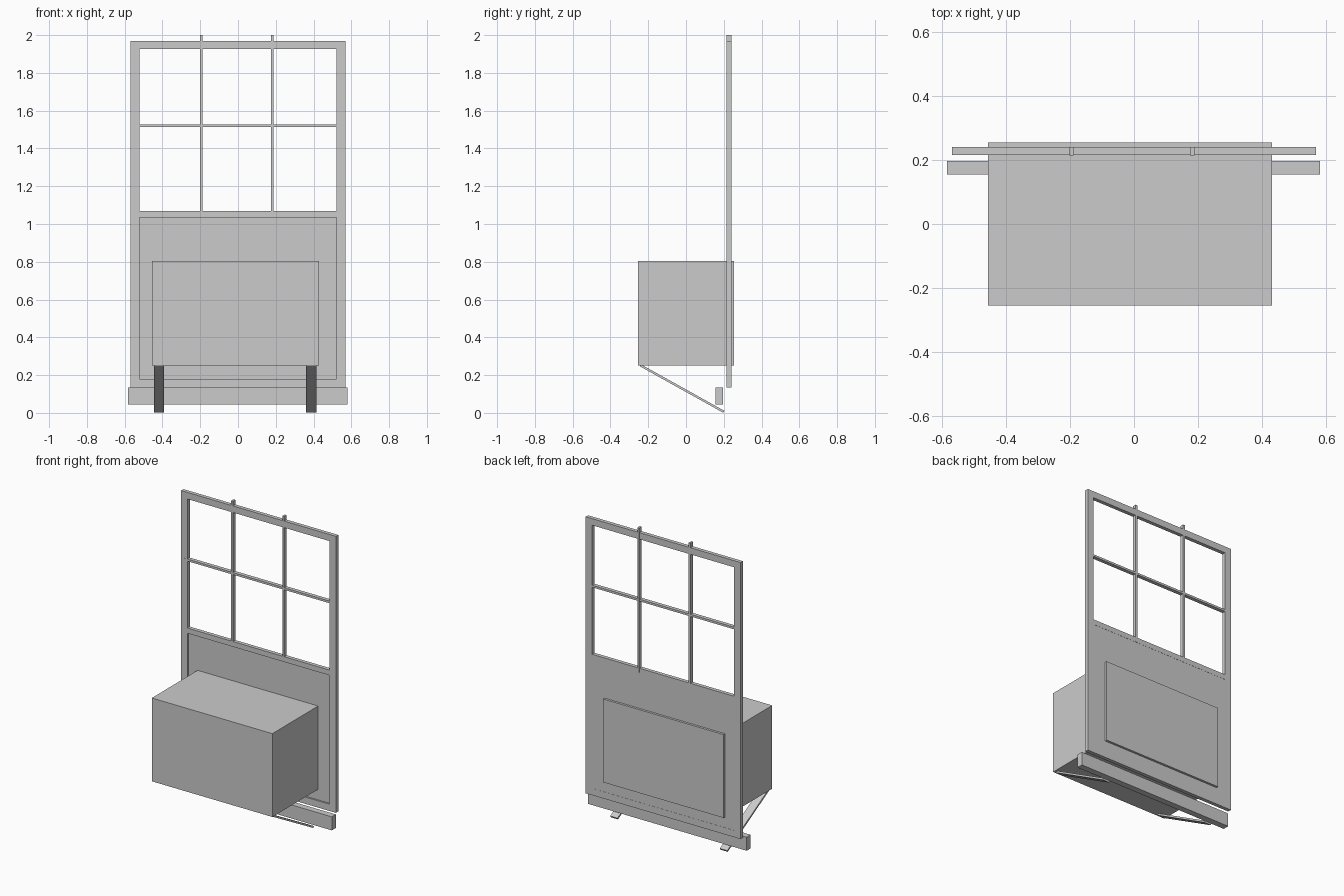
import bpy, math
from mathutils import Vector

if "Cube" in bpy.data.objects:
    bpy.data.objects.remove(bpy.data.objects["Cube"])


def mesh_object(name, verts, faces):
    mesh = bpy.data.meshes.new(name)
    mesh.from_pydata(verts, [], faces)
    obj = bpy.data.objects.new(name, mesh)
    bpy.context.collection.objects.link(obj)
    return obj


def box(name, x, y, z):
    verts = [(a, b, c) for a in x for b in y for c in z]
    faces = [(0, 1, 3, 2), (4, 6, 7, 5), (0, 4, 5, 1),
             (2, 3, 7, 6), (0, 2, 6, 4), (1, 5, 7, 3)]
    return mesh_object(name, verts, faces)


def grid_frame(name, xs, zs, holes, y):
    """One-piece frame: a grid of cells with some left open, given depth."""
    n = len(zs)
    verts = [(a, y[0], c) for a in xs for c in zs]
    faces = []
    for i in range(len(xs) - 1):
        for j in range(n - 1):
            if (i, j) not in holes:
                k = i * n + j
                faces.append((k, k + n, k + n + 1, k + 1))
    obj = mesh_object(name, verts, faces)
    mod = obj.modifiers.new("depth", 'SOLIDIFY')
    mod.thickness = y[1] - y[0]
    mod.offset = -1
    return obj


# Window frame with upper and lower openings
grid_frame("window_frame", [-0.568, -0.522, 0.522, 0.568],
           [0.135, 0.18, 1.035, 1.07, 1.926, 1.97],
           {(1, 1), (1, 3)}, (0.215, 0.24))

# Recessed lower panel
box("lower_panel", (-0.522, 0.522), (0.226, 0.239), (0.18, 1.035))

# Glazing bars, the uprights running past the top rail
for side, x in (("left", -0.195), ("right", 0.182)):
    box(f"glazing_bar_{side}", (x - 0.007, x + 0.007), (0.2142, 0.2408), (1.04, 2.0))
box("glazing_bar_cross", (-0.545, 0.53), (0.2145, 0.2395), (1.514, 1.528))

# Window sill
box("sill", (-0.583, 0.58), (0.155, 0.197), (0.045, 0.135))

# Air conditioner body, passing through the lower panel
box("air_conditioner_body", (-0.455, 0.43), (-0.254, 0.254), (0.25, 0.803))

# Sloping support struts under the body
low, high = Vector((0, 0.200, 0.006)), Vector((0, -0.242, 0.252))
mid, run = (low + high) / 2, high - low
for side, x in (("left", -0.418), ("right", 0.388)):
    h = run.length / 2
    strut = box(f"support_strut_{side}", (-0.027, 0.027), (-h, h), (-0.006, 0.006))
    strut.location = (x, mid.y, mid.z)
    strut.rotation_euler.x = math.atan2(-run.z, -run.y)
